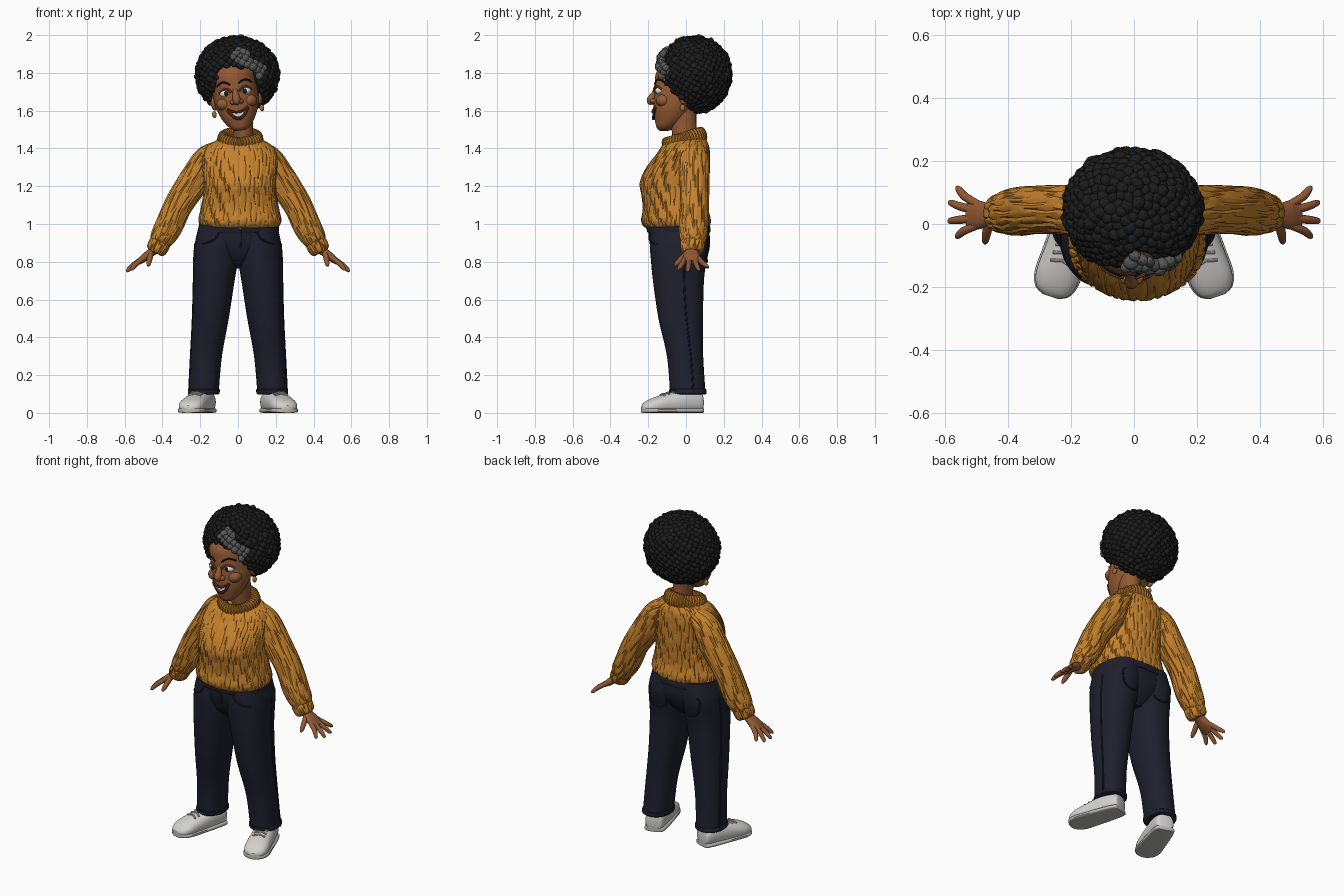
import bpy, bmesh, math, random
from mathutils import Vector, Matrix

random.seed(4)
if "Cube" in bpy.data.objects:
    bpy.data.objects.remove(bpy.data.objects["Cube"])
parts = []


def material(name, *rgb):
    m = bpy.data.materials.new(name)
    m.use_nodes = True
    m.diffuse_color = (*rgb, 1)
    m.node_tree.nodes["Principled BSDF"].inputs["Base Color"].default_value = (*rgb, 1)
    return m


SKIN = material("brown_skin", .29, .1, .035)
BLACK = material("black_hair", .012, .012, .012)
GREY = material("grey_hair", .1, .1, .1)
KNIT = material("mustard_knit", .56, .22, .025)
DENIM = material("navy_denim", .013, .014, .026)
SHOE = material("white_shoe", .66, .64, .62)
SOLE = material("pale_sole", .5, .49, .48)
WHITE = material("eye_and_tooth_white", .8, .79, .76)
LIP = material("lip_brown", .16, .035, .02)
GOLD = material("earring_bronze", .4, .16, .03)


def finish(name, bm, *mats):
    bmesh.ops.recalc_face_normals(bm, faces=bm.faces)
    me = bpy.data.meshes.new(name)
    bm.to_mesh(me)
    bm.free()
    for m in mats:
        me.materials.append(m)
    o = bpy.data.objects.new(name, me)
    bpy.context.collection.objects.link(o)
    parts.append(o)
    return o


def mirror_left(objs):
    for o in [p for p in objs if p.name.startswith("left_")]:
        me = o.data.copy()
        me.transform(Matrix.Scale(-1, 4, (1, 0, 0)))
        me.flip_normals()
        r = bpy.data.objects.new(o.name.replace("left", "right"), me)
        bpy.context.collection.objects.link(r)
        parts.append(r)


def spline(keys, per=5):
    out, last = [], len(keys) - 1
    for i in range(last):
        quad = zip(keys[max(i - 1, 0)], keys[i], keys[i + 1], keys[min(i + 2, last)])
        quad = list(quad)
        for s in range(per):
            t = s / per
            out.append([.5 * (2*q + (r-p)*t + (2*p - 5*q + 4*r - w)*t*t + (3*q - p - 3*r + w)*t**3)
                        for p, q, r, w in quad])
    return out + [list(keys[-1])]


def flat(keys, per=5, along_y=False):
    # stacked level sections: position, two centres, two radii
    if along_y:
        return [(Vector((a, s, b)), Vector((u, 0, 0)), Vector((0, 0, v))) for s, a, b, u, v in spline(keys, per)]
    return [(Vector((a, b, s)), Vector((u, 0, 0)), Vector((0, v, 0))) for s, a, b, u, v in spline(keys, per)]


def sweep(keys, per=5):
    # sections square to a path: x, y, z, two radii
    pts, rings = spline(keys, per), []
    for i, p in enumerate(pts):
        t = (Vector(pts[min(i + 1, len(pts) - 1)][:3]) - Vector(pts[max(i - 1, 0)][:3])).normalized()
        v = Vector((0, 1, 0))
        v = (v - t * v.dot(t)).normalized()
        rings.append((Vector(p[:3]), v.cross(t) * p[3], v * p[4]))
    return rings


def loft(name, rings, mat, n=24, power=2, rib=0, closed=False, floor=None):
    bm, rows, step = bmesh.new(), [], 2 * math.pi / n
    for k, (c, U, V) in enumerate(rings):
        row = []
        for i in range(n):
            a, f, g = i * step, 1, i // 3
            if rib and closed:
                f -= rib if k % 3 == 0 else 0
            elif rib:
                a += .4 * step * math.sin(k * .55 + g * 1.9)
                if i % 3 == 0 and math.sin(k * .45 + g * 2.4) < .8:
                    f -= rib * random.uniform(.6, 1)
            x, y = [math.copysign(abs(q) ** (2 / power), q) * f for q in (math.cos(a), math.sin(a))]
            co = c + U * x + V * y
            if floor is not None:
                co.z = max(co.z, floor)
            row.append(bm.verts.new(co))
        rows.append(row)
    pairs = list(zip(rows, rows[1:])) + ([(rows[-1], rows[0])] if closed else [])
    for p, q in pairs:
        for i in range(n):
            j = (i + 1) % n
            bm.faces.new((p[i], p[j], q[j], q[i]))
    if not closed:
        bm.faces.new(rows[0])
        bm.faces.new(rows[-1])
    return finish(name, bm, mat)


def tube(name, pts, r, mat, per=4):
    return loft(name, sweep([(*p, r, r) for p in pts], per), mat, 8)


def ball(name, loc, size, mat):
    bm = bmesh.new()
    bmesh.ops.create_uvsphere(bm, u_segments=20, v_segments=12, radius=1,
                              matrix=Matrix.LocRotScale(Vector(loc), None, Vector(size)))
    return finish(name, bm, mat)


def surf(keys, x, s, side):
    # outer height of a level-section body at one point
    rows = spline(keys, 8)
    for p, q in zip(rows, rows[1:]):
        if min(p[0], q[0]) <= s <= max(p[0], q[0]):
            t = (s - p[0]) / ((q[0] - p[0]) or 1)
            _, a, b, u, v = [m + (w - m) * t for m, w in zip(p, q)]
            return b + side * v * math.sqrt(max(0, 1 - ((x - a) / u) ** 2))
    return rows[-1][2]


# Head
FACE = [(1.495, 0, -.115, .025, .025), (1.51, 0, -.105, .05, .05), (1.54, 0, -.085, .075, .078),
        (1.58, 0, -.07, .097, .1), (1.63, 0, -.05, .113, .122), (1.69, 0, -.03, .12, .137),
        (1.75, 0, -.02, .122, .145), (1.82, 0, -.01, .12, .14), (1.9, 0, .02, .07, .08)]


def on_face(x, z, lift):
    return (x, surf(FACE, x, z, -1) - lift, z)


loft("head", flat(FACE, 4), SKIN, 40)
loft("nose", sweep([(0, -.15, 1.725, .012, .012), (0, -.168, 1.69, .016, .016),
                    (0, -.184, 1.657, .022, .024), (0, -.178, 1.638, .012, .014)]), SKIN, 16)
ball("left_nostril", (.021, -.172, 1.649), (.016, .02, .014), SKIN)
ball("left_cheek", (.066, -.118, 1.645), (.042, .042, .035), SKIN)
ball("left_eyeball", (.054, -.136, 1.7), (.029, .028, .021), WHITE)
ball("left_iris", (.051, -.158, 1.7), (.012, .009, .013), BLACK)
tube("left_eyelid", [on_face(x, z, .006) for x, z in ((.022, 1.703), (.037, 1.72), (.06, 1.723), (.085, 1.704))], .006, SKIN)
tube("left_eyebrow", [on_face(x, z, .001) for x, z in ((.022, 1.742), (.045, 1.757), (.07, 1.758), (.092, 1.742))], .005, BLACK)
ball("left_ear", (.12, -.01, 1.66), (.018, .028, .042), SKIN)
ball("left_earring", (.127, -.018, 1.598), (.012, .014, .018), GOLD)


# Smiling mouth
def smile_top(q):
    return 1.592 + .022 * q * q


def smile_low(q, drop):
    return smile_top(q) - drop * (1 - q * q)


def mouth_plate(name, width, drop, lift, mat):
    bm, cols = bmesh.new(), []
    for i in range(17):
        q = i / 8 - 1
        hi, lo = smile_top(q), smile_low(q, drop) - .0005
        cols.append([bm.verts.new(on_face(q * width, hi + (lo - hi) * j / 4, lift)) for j in range(5)])
    for p, r in zip(cols, cols[1:]):
        for j in range(4):
            bm.faces.new((p[j], p[j + 1], r[j + 1], r[j]))
    o = finish(name, bm, mat)
    if sum(f.normal.y for f in o.data.polygons) > 0:
        o.data.flip_normals()


steps = [i / 4 - 1 for i in range(9)]
mouth_plate("mouth_opening", .052, .032, .004, BLACK)
mouth_plate("upper_teeth", .048, .021, .007, WHITE)
tube("upper_lip", [on_face(q * .054, smile_top(q) + .002, .006) for q in steps], .0065, LIP)
tube("lower_lip", [on_face(q * .054, smile_low(q, .032) - .002, .006) for q in steps], .0075, LIP)
mirror_left(parts[:])

# Tilt the whole head to one side
pivot = Matrix.Translation((.008, 0, 1.6))
tilt = pivot @ Matrix.Rotation(math.radians(-8), 4, 'Y') @ pivot.inverted()
for o in parts:
    o.data.transform(tilt)
loft("neck", sweep([(.03, .005, 1.4, .056, .066), (.027, -.01, 1.5, .053, .066), (.02, -.015, 1.6, .06, .07)]), SKIN, 24)

# Curly hair made of faceted clumps, with a grey streak
CENTRE = Vector((-.005, .045, 1.79))
ball("hair_base", CENTRE + Vector((0, .015, .002)), (.193, .168, .18), BLACK)
bm = bmesh.new()
total = 620
for i in range(total):
    h = 1 - 2 * (i + .5) / total
    a, w = i * 2.39996, math.sqrt(1 - h * h)
    d = Vector((math.cos(a) * w, math.sin(a) * w, h))
    p = CENTRE + Vector((d.x * .206, d.y * .182, d.z * .19)) * random.uniform(.97, 1.02)
    if p.z < 1.78 - .9 * (p.y + .15) or (abs(p.x) < .1 and p.z < 1.83 and p.y < 0):
        continue
    t = min(1, max(0, (p.x - .01) / .09))
    grey = p.y < 0 and math.hypot(p.x - .01 - .09 * t, p.z - 1.895 + .08 * t) < .042
    if grey:
        p += Vector((0, -.022, 0))
    size = Vector([random.uniform(.017, .026) for _ in range(3)])
    turn = Matrix.Rotation(random.uniform(0, 6), 3, d).to_quaternion()
    made = bmesh.ops.create_icosphere(bm, subdivisions=2, radius=1, matrix=Matrix.LocRotScale(p, turn, size))
    for f in {f for v in made["verts"] for f in v.link_faces}:
        f.material_index = int(grey)
finish("hair_curls", bm, BLACK, GREY)

# Ribbed sweater
start = len(parts)
BODY = [(.975, .01, -.05, .17, .14), (.985, .01, -.05, .205, .172), (1.02, .01, -.053, .22, .185),
        (1.08, .01, -.055, .208, .174), (1.15, .01, -.058, .196, .178), (1.22, .01, -.06, .192, .185),
        (1.3, .01, -.042, .198, .168), (1.37, .01, -.015, .195, .142), (1.42, .01, 0, .165, .12),
        (1.455, .01, .025, .1, .075)]
loft("sweater_body", flat(BODY, 6), KNIT, 144, 2.2, .035)
ring = []
for i in range(120):
    a = i * math.pi / 60
    d = Vector((math.cos(a), math.sin(a), 0))
    ring.append((Vector((d.x * .092, d.y * .092, 0)), d * .031, Vector((0, 0, .044))))
collar = loft("sweater_collar", ring, KNIT, 14, 2.3, .2, closed=True)
collar.data.transform(Matrix.Translation((.012, -.008, 1.445)) @ Matrix.Rotation(math.radians(17), 4, 'X'))
loft("left_sleeve", sweep([(.1, .04, 1.4, .045, .07), (.165, .04, 1.345, .07, .083), (.218, .045, 1.25, .083, .08),
                           (.31, .045, 1.11, .076, .077), (.365, .04, .99, .074, .078),
                           (.405, .037, .92, .064, .07), (.42, .035, .89, .045, .055)], 7), KNIT, 60, 2, .08)
loft("left_cuff", sweep([(.406, .035, .915, .045, .055), (.413, .035, .9, .057, .065),
                         (.433, .034, .862, .054, .06), (.44, .034, .849, .04, .048)], 4), KNIT, 60, 2, .1)

# Hands
loft("left_palm", sweep([(.42, .035, .88, .03, .032), (.455, .03, .853, .023, .034), (.495, .029, .822, .021, .046),
                         (.528, .029, .797, .014, .04)]), SKIN, 20, 2.3)
FINGERS = {"little": (.062, .565, .112, .768), "ring": (.042, .588, .067, .752),
           "middle": (.018, .59, .01, .748), "index": (-.003, .567, -.038, .757)}
for name, (y, tx, ty, tz) in FINGERS.items():
    loft("left_" + name + "_finger", sweep([(.495, y, .823, .013, .013), ((.51 + tx) / 2, (y + ty) / 2, (.822 + tz) / 2, .0135, .0135),
                                            (tx - .006, ty, tz + .006, .01, .01), (tx, ty, tz, .004, .004)]), SKIN, 12)
loft("left_thumb", sweep([(.46, .01, .848, .014, .016), (.468, -.025, .815, .015, .015),
                          (.473, -.053, .787, .011, .011), (.475, -.062, .777, .004, .004)]), SKIN, 12)

# Trousers
LEG = [(.1, .182, .01, .079, .094), (.3, .168, -.005, .083, .096), (.5, .145, -.028, .096, .118),
       (.7, .127, -.04, .109, .135), (.8, .118, -.038, .117, .147), (.9, .11, -.032, .118, .16),
       (1, .1, -.035, .105, .15)]
loft("left_trouser_leg", flat(LEG, 6), DENIM, 40, 2.2)
loft("left_trouser_hem", flat([(.098, .182, .01, .077, .092), (.103, .182, .01, .084, .099),
                               (.122, .18, .009, .084, .099), (.126, .18, .009, .078, .093)], 2), DENIM, 40, 2.2)
loft("trouser_seat", flat([(.765, 0, -.03, .04, .07), (.82, 0, -.032, .13, .125), (.9, .003, -.032, .205, .156),
                           (1, .01, -.04, .2, .16)]), DENIM, 48, 2.3)
loft("waistband", flat([(.955, .008, -.038, .198, .158), (.96, .008, -.038, .208, .168),
                        (1, .01, -.04, .205, .166)], 3), DENIM, 48, 2.3)
pocket = [(.06, .92), (.165, .915), (.16, .83), (.11, .8), (.06, .83), (.06, .92)]
tube("left_back_pocket", [(x, surf(LEG, x, z, 1) + .004, z) for x, z in pocket], .005, DENIM)
tube("left_front_pocket", [(x, surf(LEG, x, z, -1) - .004, z) for x, z in ((.1, .955), (.125, .92), (.165, .9), (.195, .895))], .005, DENIM)
tube("left_side_seam", [(p[1] + p[3] * .985, p[2] + .03, p[0]) for p in LEG[:-1]], .005, DENIM)
tube("fly_seam", [(.015, -.192, .96), (.017, -.187, .9), (.0, -.16, .845)], .005, DENIM)
ball("waist_button", (.012, -.206, .978), (.009, .005, .009), GREY)

# Shoes, built straight and turned outward
SHAPE = [(.088, 0, .055, .03, .035), (.075, 0, .056, .052, .054), (0, 0, .06, .062, .066), (-.1, 0, .048, .067, .056),
         (-.18, 0, .038, .069, .042), (-.225, 0, .03, .052, .028), (-.243, 0, .028, .02, .01)]
first = len(parts)
loft("left_shoe", flat(SHAPE, 5, True), SHOE, 32, 2.3, floor=.006)
loft("left_sole", flat([(s, a, .013, w + .005, .013) for s, a, b, w, h in SHAPE], 5, True), SOLE, 32, 4, floor=0)
for i in range(4):
    y = -.045 - .026 * i
    lace = [(x, y - abs(x) * .25, surf(SHAPE, x, y, 1) + .003) for x in (-.036, -.018, 0, .018, .036)]
    tube("left_lace_%d" % (i + 1), lace, .005, SHOE)
lay = Matrix.Translation((.19, 0, 0)) @ Matrix.Rotation(math.radians(18), 4, 'Z')
for o in parts[first:]:
    o.data.transform(lay)
mirror_left(parts[start:])

# Smooth shading with sharp creases kept
bpy.ops.object.select_all(action='DESELECT')
for o in parts:
    o.select_set(o.name != "hair_curls")
bpy.context.view_layer.objects.active = parts[0]
bpy.ops.object.shade_smooth_by_angle(angle=math.radians(35))
